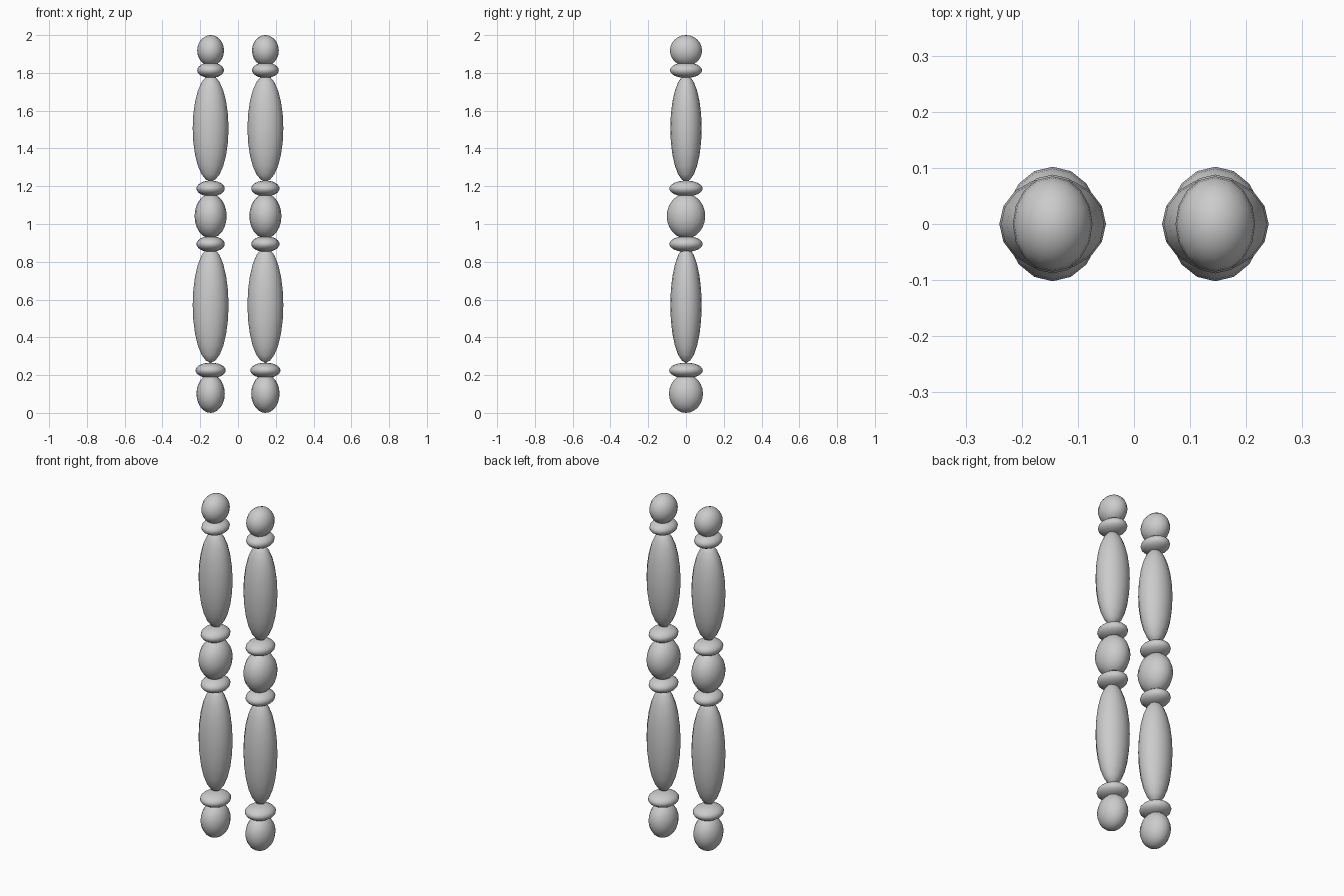
import bpy

if "Cube" in bpy.data.objects:
    bpy.data.objects.remove(bpy.data.objects["Cube"])

# name, centre z, radii (x, y, z), from floor to top
PARTS = [
    ("foot_ball", 0.102, (0.075, 0.090, 0.102)),
    ("foot_ring", 0.225, (0.080, 0.089, 0.041)),
    ("lower_spindle", 0.571, (0.095, 0.083, 0.305)),
    ("lower_middle_ring", 0.894, (0.075, 0.088, 0.042)),
    ("middle_ball", 1.042, (0.085, 0.102, 0.118)),
    ("upper_middle_ring", 1.188, (0.075, 0.088, 0.042)),
    ("upper_spindle", 1.507, (0.095, 0.083, 0.282)),
    ("top_ring", 1.814, (0.071, 0.085, 0.041)),
    ("top_ball", 1.918, (0.071, 0.085, 0.082)),
]


def ellipsoid(name, x, z, radii):
    bpy.ops.mesh.primitive_uv_sphere_add(segments=16, ring_count=12, radius=1, location=(x, 0, z))
    ob = bpy.context.object
    ob.name = name
    ob.scale = radii
    bpy.ops.object.transform_apply(location=False, rotation=False, scale=True)
    bpy.ops.object.shade_smooth()


# Two matching turned posts
for side, x in (("left", -0.145), ("right", 0.145)):
    for name, z, radii in PARTS:
        ellipsoid(f"{side}_{name}", x, z, radii)
